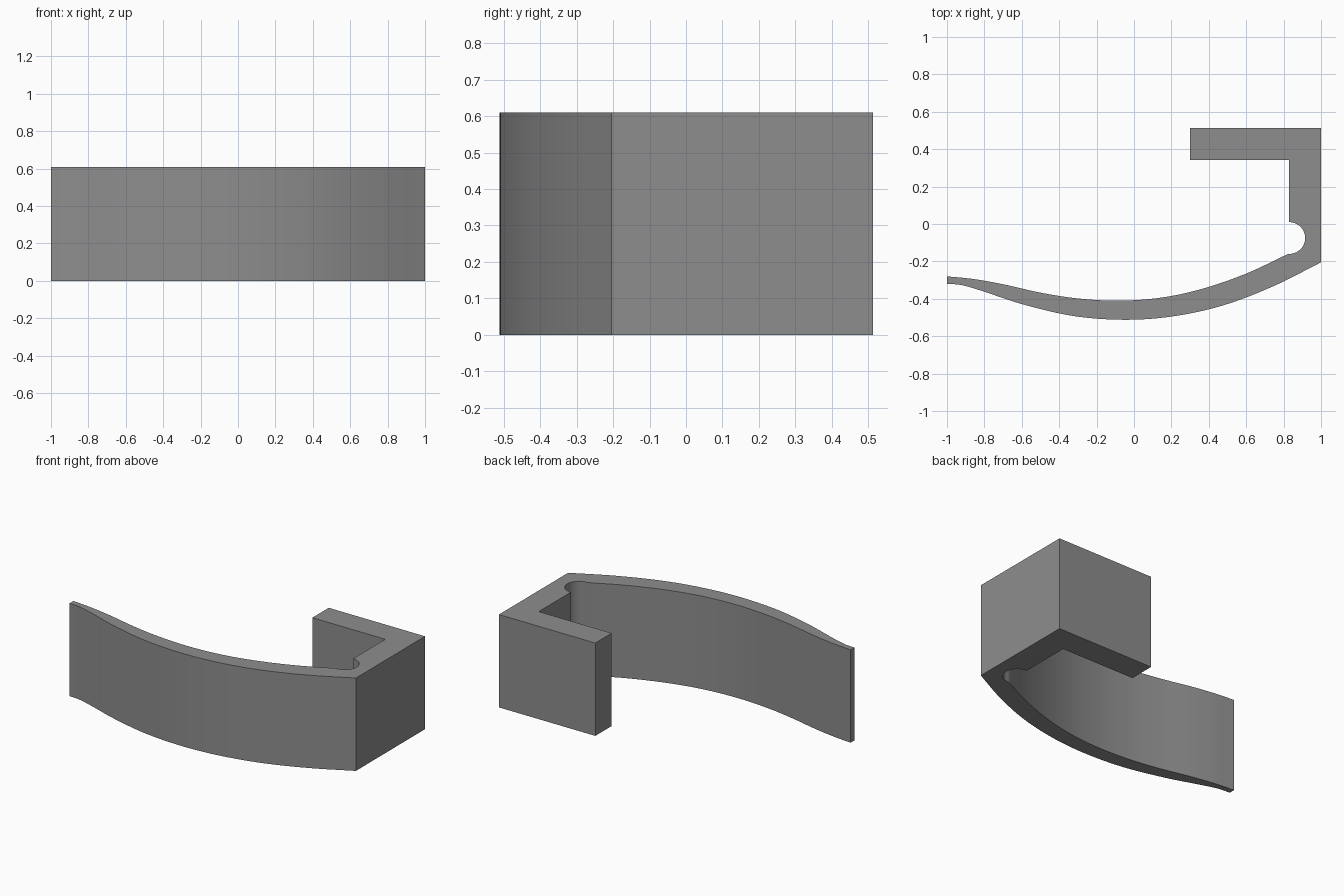
import bpy, bmesh, math
from mathutils import Vector

if "Cube" in bpy.data.objects:
    bpy.data.objects.remove(bpy.data.objects["Cube"])

HEIGHT = 0.61


def smooth_path(points, steps=8):
    """Catmull-Rom curve through the given points."""
    p = [Vector(q) for q in points]
    p = [2 * p[0] - p[1]] + p + [2 * p[-1] - p[-2]]
    out = []
    for a, b, c, d in zip(p, p[1:], p[2:], p[3:]):
        for i in range(steps):
            t = i / steps
            out.append(0.5 * (2 * b + (c - a) * t + (2 * a - 5 * b + 4 * c - d) * t ** 2
                              + (3 * b - a - 3 * c + d) * t ** 3))
    return out + [p[-2]]


# Outer and inner faces of the curved spring arm
outer = smooth_path([(-1, -0.32), (-0.92, -0.327), (-0.8, -0.362), (-0.6, -0.428),
                     (-0.33, -0.491), (-0.06, -0.512), (0.2, -0.495), (0.47, -0.437),
                     (0.74, -0.335), (1, -0.205)])
inner = smooth_path([(0.82, -0.162), (0.6, -0.265), (0.37, -0.345), (0.15, -0.393),
                     (-0.08, -0.41), (-0.3, -0.398), (-0.5, -0.367), (-0.7, -0.322),
                     (-0.86, -0.294), (-1, -0.28)])

# Squared hook and the round relief notch in its corner
hook = [(1, 0.513), (0.3, 0.513), (0.3, 0.343), (0.83, 0.343)]
notch = [(0.83 + 0.085 * math.cos(a), -0.075 + 0.085 * math.sin(a))
         for a in (math.pi / 2 - math.pi * i / 20 for i in range(21))]

profile = [tuple(q) for q in outer] + hook + notch + [tuple(q) for q in inner]

# Extrude the whole outline upward
bm = bmesh.new()
base = bm.faces.new([bm.verts.new((x, y, 0)) for x, y in profile])
top = bmesh.ops.extrude_face_region(bm, geom=[base], use_keep_orig=True)
bmesh.ops.translate(bm, vec=(0, 0, HEIGHT),
                    verts=[v for v in top["geom"] if isinstance(v, bmesh.types.BMVert)])
bmesh.ops.recalc_face_normals(bm, faces=bm.faces[:])

mesh = bpy.data.meshes.new("spring_clip")
bm.to_mesh(mesh)
bm.free()
clip = bpy.data.objects.new("spring_clip", mesh)
bpy.context.collection.objects.link(clip)

grey = bpy.data.materials.new("mid grey")
grey.diffuse_color = (0.27, 0.27, 0.27, 1)
grey.use_nodes = True
grey.node_tree.nodes["Principled BSDF"].inputs["Base Color"].default_value = grey.diffuse_color
mesh.materials.append(grey)

# Smooth the curved walls, keep the corners crisp
bpy.context.view_layer.objects.active = clip
clip.select_set(True)
bpy.ops.object.shade_smooth_by_angle(angle=math.radians(30))
